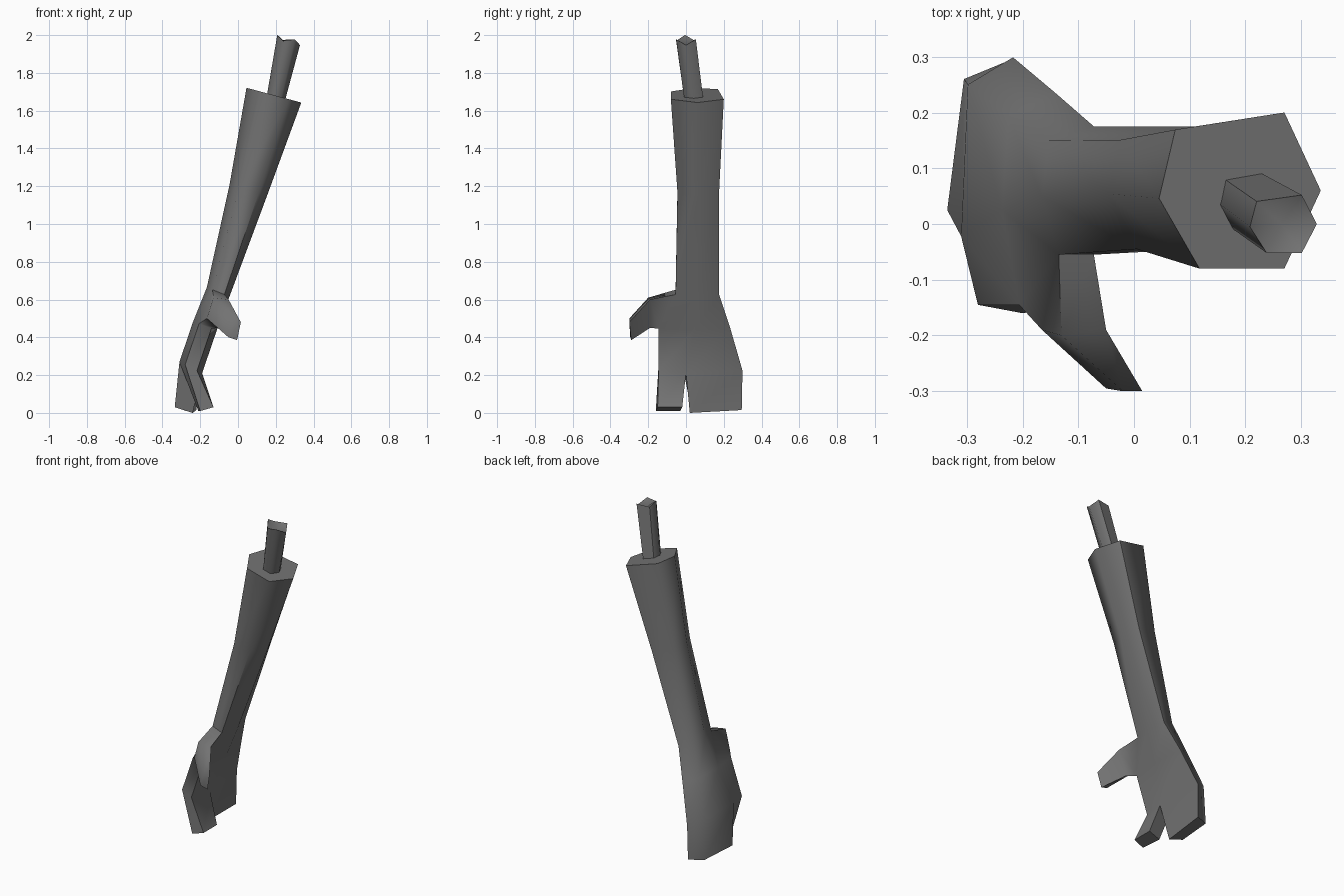
import bpy, bmesh, math
from mathutils import Vector

cube = bpy.data.objects.get("Cube")
if cube:
    bpy.data.objects.remove(cube, do_unlink=True)

grey = bpy.data.materials.new("dark grey")
grey.use_nodes = True
colour = (0.17, 0.17, 0.17, 1)
grey.diffuse_color = colour
grey.node_tree.nodes["Principled BSDF"].inputs["Base Color"].default_value = colour

# Six-sided section: back corner, palm corner, palm middle, palm corner, back corner, back middle
SECTION = [(-0.8, 0.78), (0.55, 1), (1, 0), (0.55, -1), (-0.5, -1), (-1, -0.1)]


def ring(bm, centre, half_x, half_y, slope, split=0, jag=0):
    """Add a tilted section; split moves its middle points along y, jag makes it zigzag."""
    cx, cy, cz = centre
    verts = []
    for i, (u, v) in enumerate(SECTION):
        y = cy + v * half_y + (split if i in (2, 5) else 0)
        z = cz - slope * u * half_x + (jag if i % 2 else -jag)
        verts.append(bm.verts.new((cx + u * half_x, y, z)))
    return verts


def points(bm, *coords):
    return [bm.verts.new(c) for c in coords]


def bridge(bm, a, b, skip=()):
    """Join two equal loops with quads."""
    n = len(a)
    for i in range(n):
        if i not in skip:
            j = (i + 1) % n
            bm.faces.new((a[i], a[j], b[j], b[i]))


def finish(bm, name, angle):
    bmesh.ops.recalc_face_normals(bm, faces=bm.faces[:])
    mesh = bpy.data.meshes.new(name)
    bm.to_mesh(mesh)
    bm.free()
    mesh.materials.append(grey)
    obj = bpy.data.objects.new(name, mesh)
    bpy.context.collection.objects.link(obj)
    bpy.ops.object.select_all(action="DESELECT")
    obj.select_set(True)
    bpy.context.view_layer.objects.active = obj
    bpy.ops.object.shade_smooth_by_angle(angle=math.radians(angle))


# Forearm and palm
bm = bmesh.new()
stump = ring(bm, (0.19, 0.06, 1.682), 0.145, 0.14, 0.27)
middle = ring(bm, (0.055, 0.065, 1.18), 0.1, 0.11, 0.27)
wrist = ring(bm, (-0.105, 0.06, 0.64), 0.06, 0.115, 0.4)
palm = ring(bm, (-0.175, 0.045, 0.46), 0.062, 0.19, 0.4)
knuckle = ring(bm, (-0.25, 0.077, 0.24), 0.06, 0.222, 0.5, split=-0.077)
bm.faces.new(stump)
bridge(bm, stump, middle)
bridge(bm, middle, wrist)
bridge(bm, wrist, palm, skip=(3,))
bridge(bm, palm, knuckle)

# Thumb grows from the open side between wrist and palm
root = [wrist[3], wrist[4], palm[4], palm[3]]
joint = points(bm, (-0.05, -0.19, 0.6), (-0.13, -0.2, 0.61),
               (-0.165, -0.19, 0.5), (-0.1, -0.19, 0.45))
tip = points(bm, (0.015, -0.3, 0.48), (-0.02, -0.3, 0.5),
             (-0.05, -0.295, 0.4), (-0.005, -0.29, 0.385))
bridge(bm, root, joint)
bridge(bm, joint, tip)
bm.faces.new(tip)

# Joined fingers
root = [knuckle[i] for i in (0, 1, 2, 5)]
tip = points(bm, (-0.305, 0.26, 0.02), (-0.22, 0.295, 0.015),
             (-0.24, 0.02, 0), (-0.335, 0.025, 0.03))
bridge(bm, root, tip)
bm.faces.new(tip)

# Index finger
root = [knuckle[i] for i in (2, 3, 4, 5)]
tip = points(bm, (-0.13, -0.02, 0.03), (-0.13, -0.15, 0.03),
             (-0.2, -0.16, 0.01), (-0.21, -0.03, 0.01))
bridge(bm, root, tip)
bm.faces.new(tip)
finish(bm, "forearm_and_hand", 70)

# Broken bone with a jagged hollow end
bm = bmesh.new()
base = ring(bm, (0.195, 0.045, 1.64), 0.047, 0.05, 0.25)
end = ring(bm, (0.268, 0, 1.974), 0.06, 0.052, 0.25, jag=0.012)
bridge(bm, base, end)
bm.faces.new(base)
hollow = bm.verts.new(Vector((0.265, 0, 1.95)))
for i in range(6):
    bm.faces.new((end[i], end[(i + 1) % 6], hollow))
finish(bm, "bone", 62)
